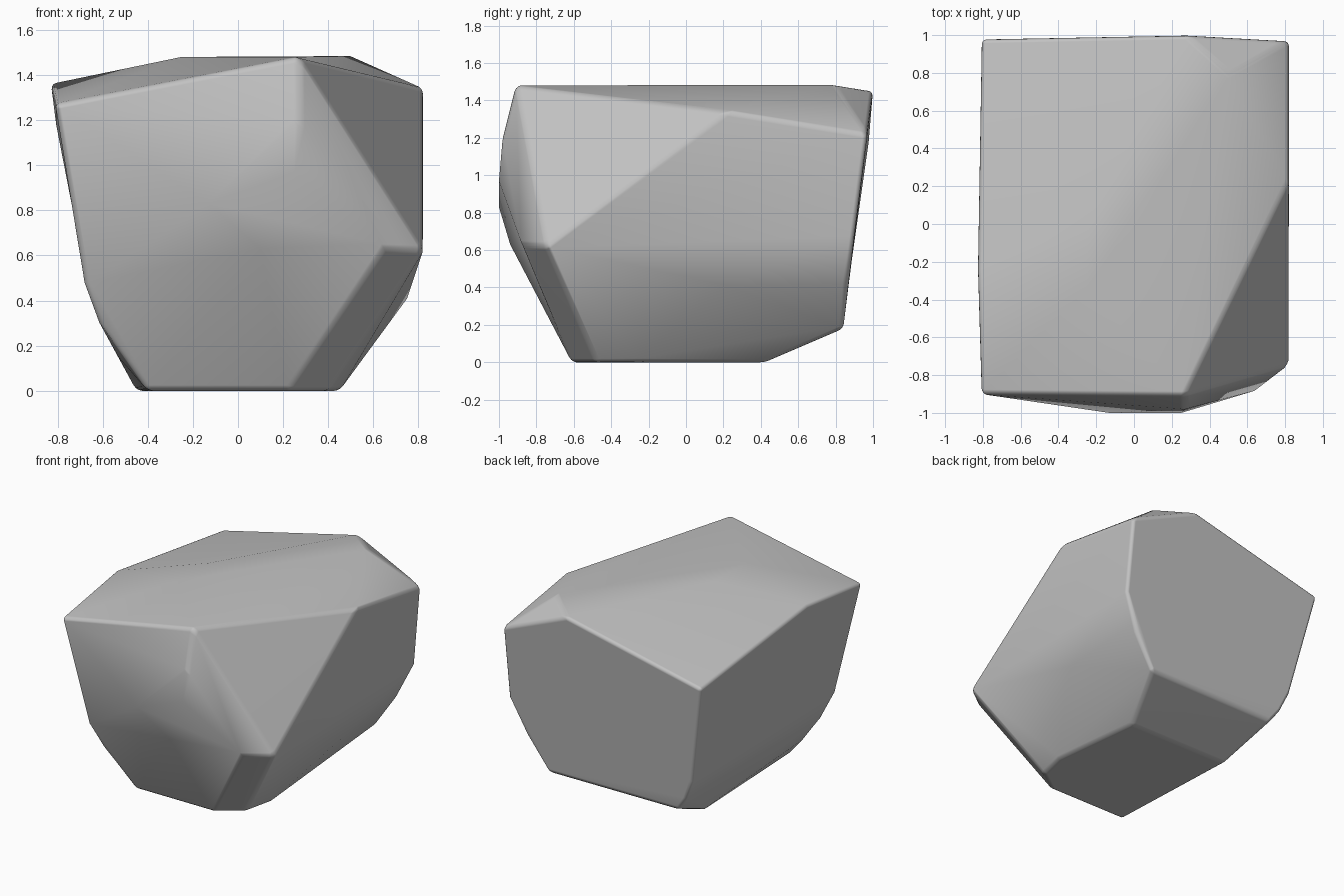
import bpy
import bmesh
import math

default_cube = bpy.data.objects.get("Cube")
if default_cube:
    bpy.data.objects.remove(default_cube, do_unlink=True)

# Corner points of the boulder, grouped by the side they belong to
top_corners = [
    (.27, -.91, 1.48), (-.25, -.34, 1.48), (-.24, 0, 1.48), (.5, .8, 1.48),
    (.28, 1, 1.45), (-.81, .98, 1.2), (.82, .97, 1.22), (.82, .22, 1.34),
    (-.83, -.24, 1.36), (-.81, -.9, 1.27),
]
front_corners = [
    (-.13, -1, .83), (.27, -.98, 1.2), (.25, -1, .97), (.1, -.94, .63),
    (.65, -.88, .63), (.82, -.75, .62), (-.68, -.78, .48), (-.61, -.7, .29),
]
back_corners = [
    (-.52, .83, .18), (.54, .84, .18), (.7, .86, .42), (.82, .9, .68),
    (-.66, .87, .43), (-.6, .85, .29),
]
side_corners = [(.83, .2, .68), (.75, .22, .41)]
bottom_corners = [
    (.37, .42, 0), (-.45, .42, 0), (-.4, -.61, 0), (.22, -.61, 0),
    (.4, -.48, 0), (.45, -.27, 0), (-.53, -.6, .15),
]


def make_material(name, color):
    material = bpy.data.materials.new(name)
    material.use_nodes = True
    material.diffuse_color = color
    shader = next(n for n in material.node_tree.nodes if n.type == 'BSDF_PRINCIPLED')
    shader.inputs["Base Color"].default_value = color
    shader.inputs["Roughness"].default_value = .8
    return material


def make_hull(name, corners):
    """Wrap a tight faceted skin around the corner points."""
    bm = bmesh.new()
    for corner in corners:
        bm.verts.new(corner)
    result = bmesh.ops.convex_hull(bm, input=bm.verts[:])
    loose = {g for g in result["geom_interior"] + result["geom_unused"]
             if isinstance(g, bmesh.types.BMVert)}
    bmesh.ops.delete(bm, geom=list(loose), context='VERTS')
    # Merge nearly flat triangles into broad facets
    bmesh.ops.dissolve_limit(bm, angle_limit=math.radians(2),
                             verts=bm.verts[:], edges=bm.edges[:])
    bmesh.ops.recalc_face_normals(bm, faces=bm.faces[:])
    mesh = bpy.data.meshes.new(name)
    bm.to_mesh(mesh)
    bm.free()
    obj = bpy.data.objects.new(name, mesh)
    bpy.context.collection.objects.link(obj)
    return obj


# Boulder body
boulder = make_hull("boulder", top_corners + front_corners + back_corners
                    + side_corners + bottom_corners)
boulder.data.materials.append(make_material("stone_grey", (.54, .54, .54, 1)))

# Worn edges with soft shading between the facets
bpy.ops.object.select_all(action='DESELECT')
boulder.select_set(True)
bpy.context.view_layer.objects.active = boulder
bevel = boulder.modifiers.new("worn_edges", 'BEVEL')
bevel.width = .035
bevel.segments = 3
bevel.limit_method = 'ANGLE'
bevel.angle_limit = math.radians(22)
bpy.ops.object.modifier_apply(modifier=bevel.name)
bpy.ops.object.shade_smooth_by_angle(angle=math.radians(35))
weighted = boulder.modifiers.new("facet_shading", 'WEIGHTED_NORMAL')
weighted.keep_sharp = True
